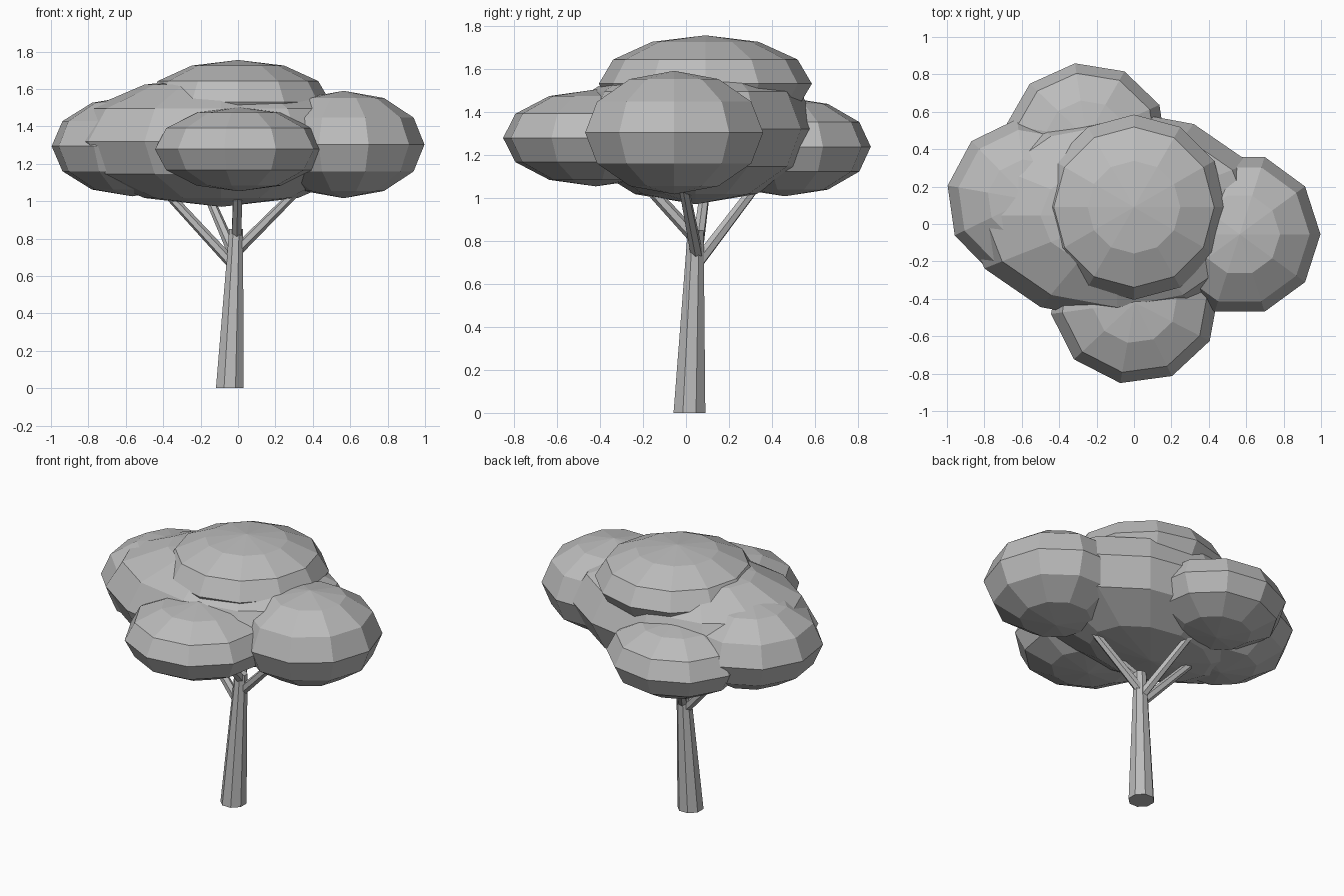
import bpy
import bmesh
import math
from mathutils import Matrix, Vector

cube = bpy.data.objects.get("Cube")
if cube:
    bpy.data.objects.remove(cube, do_unlink=True)

# One plain grey for the whole tree
GREY = (0.5, 0.5, 0.5, 1.0)
grey = bpy.data.materials.new("plain_grey")
grey.use_nodes = True
grey.diffuse_color = GREY
grey.node_tree.nodes["Principled BSDF"].inputs["Base Color"].default_value = GREY


def finish(bm, name):
    """Turn a bmesh into a flat-shaded object."""
    bmesh.ops.recalc_face_normals(bm, faces=bm.faces)
    mesh = bpy.data.meshes.new(name)
    bm.to_mesh(mesh)
    bm.free()
    mesh.materials.append(grey)
    obj = bpy.data.objects.new(name, mesh)
    bpy.context.collection.objects.link(obj)
    return obj


def leaf_clump(name, center, radii, sides, phase):
    """Squashed low-poly ball with one equator corner at the phase angle."""
    bm = bmesh.new()
    bmesh.ops.create_uvsphere(bm, u_segments=sides, v_segments=6, radius=1)
    corner = min(bm.verts, key=lambda v: abs(v.co.z)).co
    turn = math.radians(phase) - math.atan2(corner.y, corner.x)
    place = Matrix.Translation(center) @ Matrix.Diagonal((*radii, 1))
    bm.transform(place @ Matrix.Rotation(turn, 4, "Z"))
    return finish(bm, name)


def limb(name, start, end, r_start, r_end, sides, level=False):
    """Tapered prism between two points; level keeps its ends horizontal."""
    a, b = Vector(start), Vector(end)
    axis = b - a
    turn = Matrix() if level else axis.to_track_quat("Z", "Y").to_matrix().to_4x4()
    bm = bmesh.new()
    rings = []
    for point, radius in ((a, r_start), (b, r_end)):
        ring = []
        for i in range(sides):
            t = math.tau * (i + 0.5) / sides
            offset = turn @ Vector((math.cos(t), math.sin(t), 0))
            ring.append(bm.verts.new(point + offset * radius))
        rings.append(ring)
    low, high = rings
    for i in range(sides):
        j = (i + 1) % sides
        bm.faces.new((low[i], low[j], high[j], high[i]))
    bm.faces.new(low[::-1])
    bm.faces.new(high)
    return finish(bm, name)


# Leaning trunk
limb("trunk", (-0.044, 0.016, 0), (-0.01, 0.045, 0.85), 0.08, 0.04, 8, level=True)

# Branches reaching into the leaves
limb("left_branch", (0.0, 0.05, 0.74), (0.36, -0.02, 1.1), 0.03, 0.023, 6)
limb("right_branch", (-0.025, 0.04, 0.66), (-0.45, 0.1, 1.12), 0.03, 0.023, 6)
limb("back_branch", (-0.015, 0.055, 0.7), (-0.19, 0.36, 1.1), 0.03, 0.023, 6)
limb("front_branch", (-0.008, 0.045, 0.81), (0.0, -0.22, 1.1), 0.03, 0.026, 6)

# Leaf canopy
leaf_clump("main_leaves", (-0.09, 0.045, 1.32), (0.82, 0.565, 0.35), 12, 0)
leaf_clump("top_leaves", (0, 0.09, 1.53), (0.495, 0.495, 0.225), 12, 0)
leaf_clump("left_leaves", (0.565, -0.055, 1.303), (0.432, 0.435, 0.287), 10, 0)
leaf_clump("right_leaves", (-0.565, 0.13, 1.294), (0.438, 0.435, 0.268), 10, 26)
leaf_clump("front_leaves", (0.005, -0.42, 1.278), (0.453, 0.437, 0.225), 10, 8)
leaf_clump("back_leaves", (-0.255, 0.46, 1.237), (0.435, 0.403, 0.23), 10, 26)
